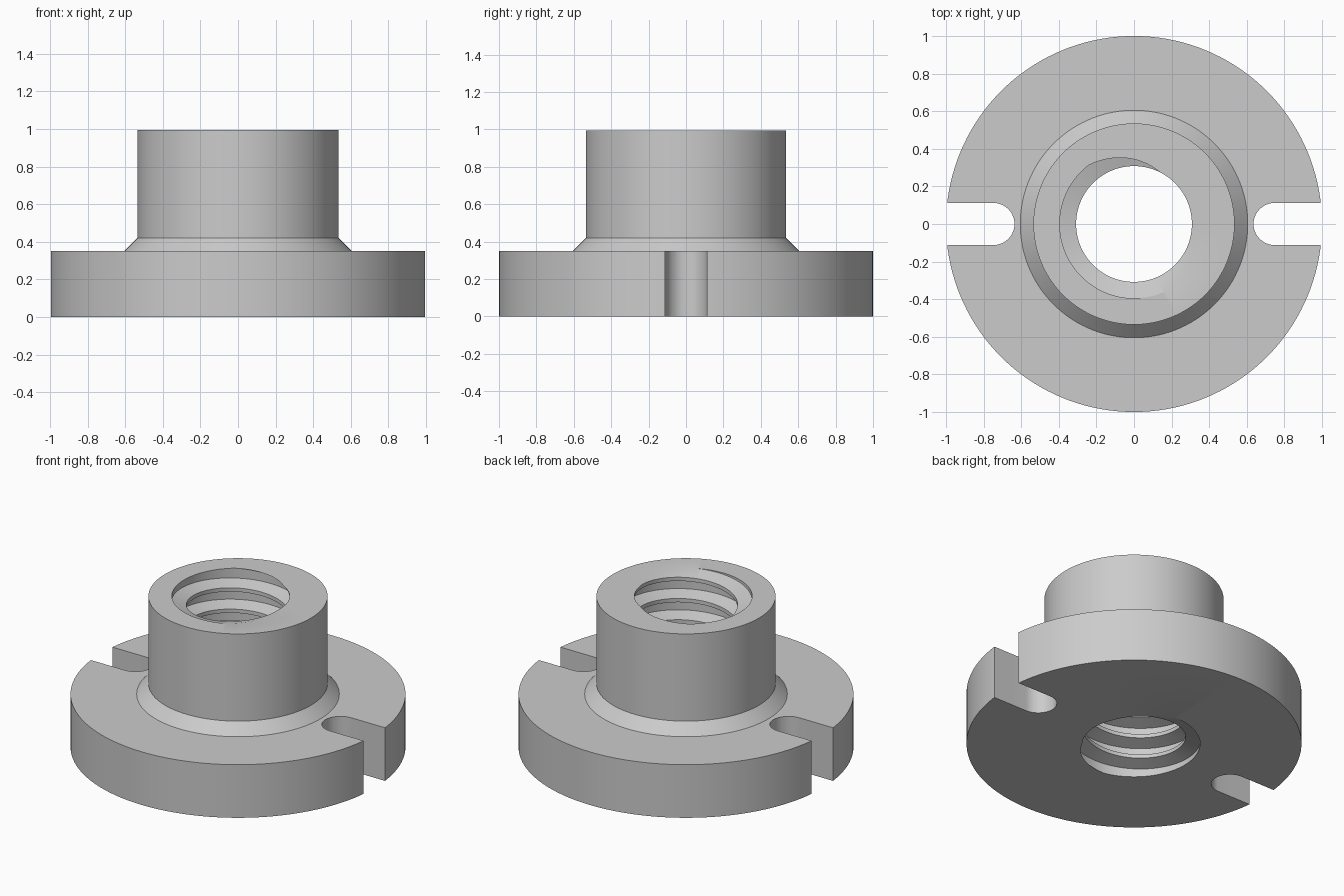
import bpy
import bmesh
from math import pi, cos, sin

cube = bpy.data.objects.get("Cube")
if cube:
    bpy.data.objects.remove(cube, do_unlink=True)

HEIGHT, PITCH = 0.995, 0.14
MINOR, MAJOR = 0.308, 0.395
FLANK, ROOT = 0.025, 0.065          # axial widths of thread flank and root
START = 295 / 360                   # turn at which the root floor meets the top
SEGMENTS = 144

steel = bpy.data.materials.new("grey_steel")
steel.use_nodes = True
grey = (0.6, 0.6, 0.6, 1)
steel.diffuse_color = grey
steel.node_tree.nodes["Principled BSDF"].inputs["Base Color"].default_value = grey


def make_object(name, bm):
    bmesh.ops.recalc_face_normals(bm, faces=bm.faces)
    mesh = bpy.data.meshes.new(name)
    bm.to_mesh(mesh)
    bm.free()
    mesh.materials.append(steel)
    obj = bpy.data.objects.new(name, mesh)
    bpy.context.collection.objects.link(obj)
    return obj


def bore_radius(phase):
    """Trapezoidal thread radius, phase measured up from the root floor."""
    phase %= PITCH
    if phase <= ROOT:
        return MAJOR
    depth = MAJOR - MINOR
    if phase <= ROOT + FLANK:
        return MAJOR - depth * (phase - ROOT) / FLANK
    if phase >= PITCH - FLANK:
        return MAJOR - depth * (PITCH - phase) / FLANK
    return MINOR


def section(turn):
    """Closed radial section of the nut at one angle, threads clipped to its ends."""
    floor = HEIGHT + PITCH * (turn - START)
    points = []
    for k in range(-9, 3):
        for offset in (0, ROOT, ROOT + FLANK, PITCH - FLANK):
            z = min(max(floor + k * PITCH + offset, 0), HEIGHT)
            points.append((bore_radius(z - floor + 1e-7), z))
    points += [(0.535, HEIGHT), (0.535, 0.42), (0.605, 0.35), (1, 0.35), (1, 0)]
    return points


# Flanged nut body: collar, chamfer, flange and helical threaded bore
bm = bmesh.new()
rings = []
for i in range(SEGMENTS + 1):
    a = 2 * pi * i / SEGMENTS
    rings.append([bm.verts.new((r * cos(a), r * sin(a), z))
                  for r, z in section(i / SEGMENTS)])
for r0, r1 in zip(rings, rings[1:]):
    for j in range(len(r0)):
        n = (j + 1) % len(r0)
        bm.faces.new((r0[j], r1[j], r1[n], r0[n]))
bmesh.ops.remove_doubles(bm, verts=bm.verts, dist=1e-5)
nut = make_object("flanged_nut", bm)


# Round-ended mounting slots cut through both sides of the flange
def slot_cutter(side):
    bm = bmesh.new()
    outline = [(1.2, 0.112)]
    for i in range(25):
        a = pi / 2 + pi * i / 24
        outline.append((0.748 + 0.112 * cos(a), 0.112 * sin(a)))
    outline.append((1.2, -0.112))
    face = bm.faces.new([bm.verts.new((side * x, y, -0.1)) for x, y in outline])
    top = bmesh.ops.extrude_face_region(bm, geom=[face])["geom"]
    bmesh.ops.translate(bm, vec=(0, 0, 0.6),
                        verts=[v for v in top if isinstance(v, bmesh.types.BMVert)])
    cutter = make_object("slot_cutter", bm)
    cutter.hide_render = True
    return cutter


bpy.context.view_layer.objects.active = nut
nut.select_set(True)
for side in (-1, 1):
    cutter = slot_cutter(side)
    cut = nut.modifiers.new("slot", 'BOOLEAN')
    cut.operation = 'DIFFERENCE'
    cut.solver = 'EXACT'
    cut.object = cutter
    bpy.ops.object.modifier_apply(modifier=cut.name)
    bpy.data.objects.remove(cutter, do_unlink=True)

bpy.ops.object.select_all(action='DESELECT')
nut.select_set(True)
bpy.ops.object.shade_smooth_by_angle(angle=pi / 6)
